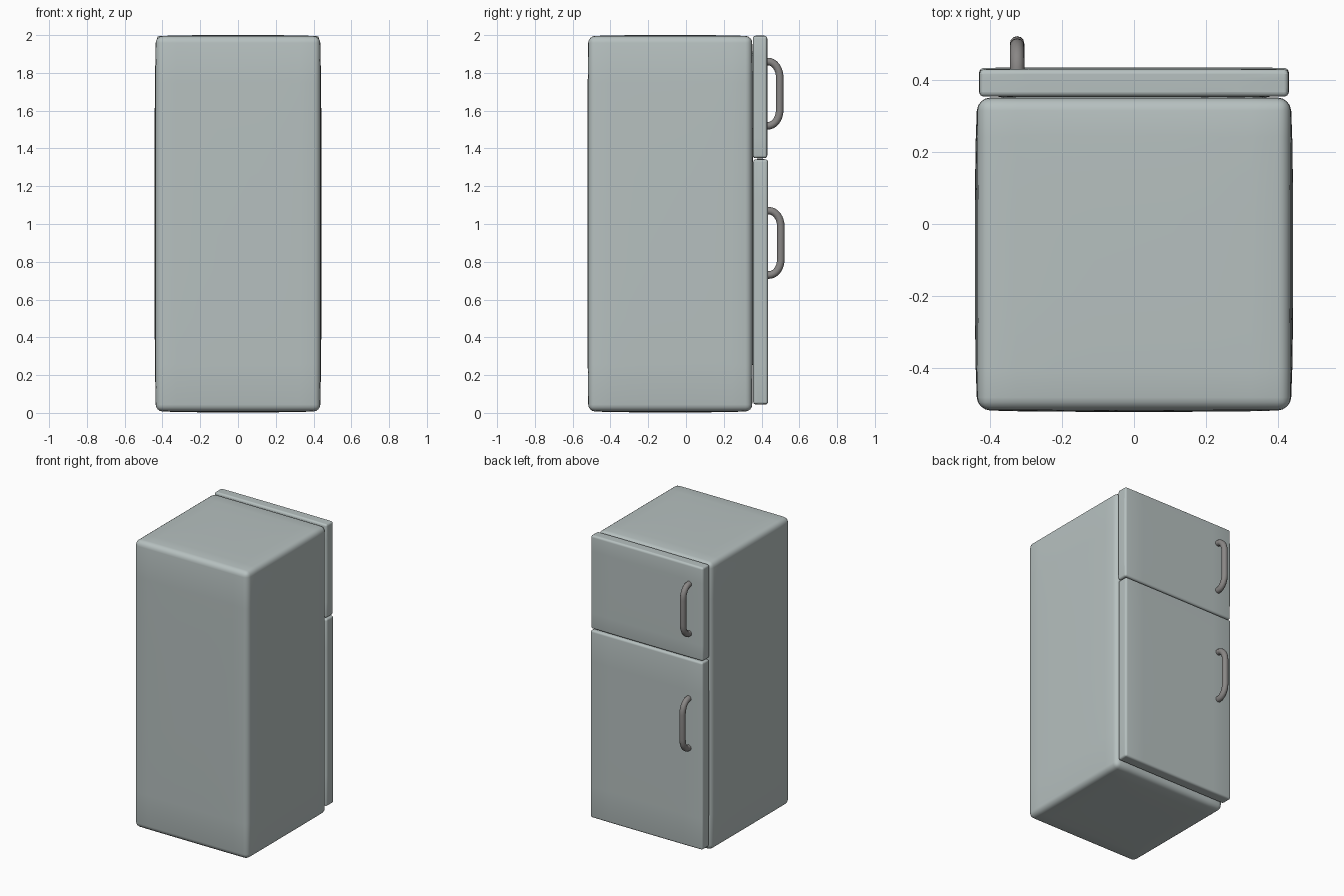
import bpy, bmesh, math
from mathutils import Vector

if "Cube" in bpy.data.objects:
    bpy.data.objects.remove(bpy.data.objects["Cube"])


def material(name, rgb):
    m = bpy.data.materials.new(name)
    m.diffuse_color = (*rgb, 1.0)
    m.use_nodes = True
    m.node_tree.nodes["Principled BSDF"].inputs["Base Color"].default_value = m.diffuse_color
    return m


enamel = material("pale_grey_green_enamel", (0.47, 0.53, 0.525))
metal = material("grey_handle_metal", (0.25, 0.24, 0.235))


def smooth(ob, angle):
    bpy.ops.object.select_all(action='DESELECT')
    ob.select_set(True)
    bpy.context.view_layer.objects.active = ob
    bpy.ops.object.shade_smooth_by_angle(angle=math.radians(angle))


def soft_box(name, lo, hi, radius, bulge, cuts):
    """Rounded box whose faces swell slightly; lo/hi are the overall bounds."""
    lo, hi, bulge = Vector(lo), Vector(hi), Vector(bulge)
    centre, half = (lo + hi) / 2, (hi - lo) / 2 - bulge
    bm = bmesh.new()
    bmesh.ops.create_cube(bm, size=2)
    for v in bm.verts:
        v.co = Vector([v.co[i] * half[i] for i in range(3)])
    bmesh.ops.subdivide_edges(bm, edges=bm.edges[:], cuts=cuts, use_grid_fill=True)
    bm.normal_update()
    corners = [e for e in bm.edges if e.calc_face_angle(0) > 1]
    bmesh.ops.bevel(bm, geom=corners, offset=radius, segments=4,
                    profile=0.5, affect='EDGES', clamp_overlap=True)
    for v in bm.verts:
        n = [v.co[i] / half[i] for i in range(3)]
        for i in range(3):
            j, k = (i + 1) % 3, (i + 2) % 3
            v.co[i] += bulge[i] * n[i] * (1 - n[j] ** 4) * (1 - n[k] ** 4)
        v.co += centre
    bmesh.ops.recalc_face_normals(bm, faces=bm.faces[:])
    me = bpy.data.meshes.new(name)
    bm.to_mesh(me)
    bm.free()
    ob = bpy.data.objects.new(name, me)
    bpy.context.collection.objects.link(ob)
    me.materials.append(enamel)
    smooth(ob, 50)
    return ob


def handle(name, x, y_door, y_out, z_lo, z_hi, r):
    """Round bar leaving the door, bending up, and returning."""
    bend, yc = 0.062, y_out - r
    lower = [(y_door - 0.02, z_lo + r)]
    for i in range(9):
        a = math.pi / 2 * i / 8
        lower.append((yc - bend + bend * math.sin(a),
                      z_lo + r + 1.35 * bend * (1 - math.cos(a))))
    upper = [(y, z_lo + z_hi - z) for y, z in reversed(lower)]
    pts = lower + upper
    cu = bpy.data.curves.new(name, 'CURVE')
    cu.dimensions = '3D'
    cu.bevel_depth = r
    cu.bevel_resolution = 4
    cu.use_fill_caps = True
    sp = cu.splines.new('POLY')
    sp.points.add(len(pts) - 1)
    for p, (y, z) in zip(sp.points, pts):
        p.co = (x, y, z, 1)
    ob = bpy.data.objects.new(name, cu)
    bpy.context.collection.objects.link(ob)
    cu.materials.append(metal)
    bpy.ops.object.select_all(action='DESELECT')
    ob.select_set(True)
    bpy.context.view_layer.objects.active = ob
    bpy.ops.object.convert(target='MESH')
    smooth(bpy.context.view_layer.objects.active, 50)


# Cabinet
soft_box("cabinet", (-0.442, -0.522, 0.003), (0.442, 0.355, 2.0), 0.035, (0.007, 0.005, 0.006), 7)
# Doors
soft_box("freezer_door", (-0.431, 0.353, 1.348), (0.431, 0.431, 1.997), 0.018, (0.002, 0.001, 0.002), 5)
soft_box("fridge_door", (-0.431, 0.355, 0.044), (0.431, 0.435, 1.343), 0.018, (0.002, 0.001, 0.002), 5)
# Handles
handle("freezer_handle", -0.325, 0.43, 0.516, 1.50, 1.88, 0.02)
handle("fridge_handle", -0.325, 0.434, 0.522, 0.71, 1.09, 0.02)
